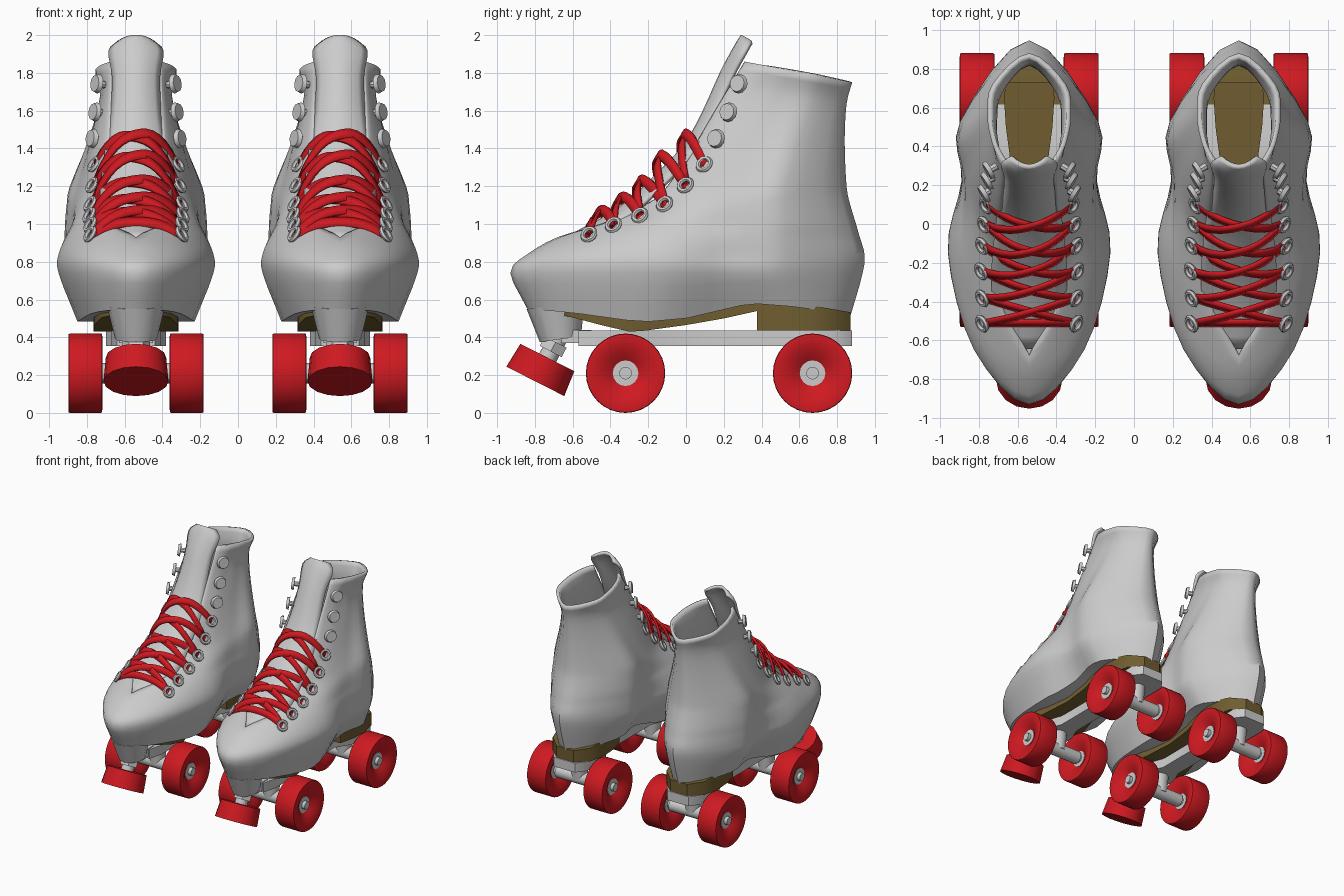
import bpy, bmesh, math
from mathutils import Vector, Matrix

if "Cube" in bpy.data.objects:
    bpy.data.objects.remove(bpy.data.objects["Cube"])


def material(name, color):
    m = bpy.data.materials.new(name)
    m.diffuse_color = color
    m.use_nodes = True
    m.node_tree.nodes["Principled BSDF"].inputs["Base Color"].default_value = m.diffuse_color
    return m


RED = material("red", (0.62, 0.01, 0.015, 1))
BROWN = material("brown", (0.16, 0.11, 0.03, 1))
WHITE = material("white", (0.62, 0.62, 0.62, 1))
GREY = None


def finish(name, bm, mat=None, thick=0, offset=-1, angle=40):
    """Turn a bmesh into a left and a right copy of the part."""
    bmesh.ops.remove_doubles(bm, verts=bm.verts, dist=0.0005)
    bmesh.ops.recalc_face_normals(bm, faces=bm.faces)
    me = bpy.data.meshes.new(name)
    bm.to_mesh(me)
    bm.free()
    for p in me.polygons:
        p.use_smooth = True
    me.set_sharp_from_angle(angle=math.radians(angle))
    if mat:
        me.materials.append(mat)
    for side, x in (("left", 0.54), ("right", -0.54)):
        ob = bpy.data.objects.new(f"{name}_{side}", me)
        ob.location.x = x
        bpy.context.collection.objects.link(ob)
        if thick:
            s = ob.modifiers.new("thickness", "SOLIDIFY")
            s.thickness, s.offset = thick, offset


def grid(bm, rows, closed=False):
    vs = [[bm.verts.new(p) for p in r] for r in rows]
    n = len(rows[0])
    for a, b in zip(vs, vs[1:]):
        for i in range(n if closed else n - 1):
            j = (i + 1) % n
            bm.faces.new((a[i], a[j], b[j], b[i]))
    return vs


def lathe(bm, profile, pos, axis, seg=24, cap=False):
    """Revolve (radius, height) points about an axis through pos."""
    m = Matrix.Translation(pos) @ Vector(axis).to_track_quat('Z', 'Y').to_matrix().to_4x4()
    ang = [2 * math.pi * i / seg for i in range(seg)]
    vs = grid(bm, [[m @ Vector((r * math.cos(a), r * math.sin(a), h)) for a in ang]
                   for r, h in profile], True)
    if cap:
        bm.faces.new(vs[0])
        bm.faces.new(vs[-1])


def rod(bm, a, b, r0, r1=None, seg=16):
    d = Vector(b) - Vector(a)
    lathe(bm, [(r0, 0), (r1 or r0, d.length)], a, d, seg, True)


def spline(pts, n, first=None, last=None):
    """Catmull-Rom through the points, n steps per segment."""
    pts = [Vector(p) for p in pts]
    p = [first or 2 * pts[0] - pts[1]] + pts + [last or 2 * pts[-1] - pts[-2]]
    out = []
    for i in range(1, len(p) - 2):
        for k in range(n):
            t = k / n
            out.append(0.5 * (2 * p[i] + (p[i+1] - p[i-1]) * t
                       + (2*p[i-1] - 5*p[i] + 4*p[i+1] - p[i+2]) * t**2
                       + (3*p[i] - p[i-1] - 3*p[i+1] + p[i+2]) * t**3))
    return out + [pts[-1]]


def sole_z(y):
    pts = [(-.95, .56), (-.6, .53), (-.24, .48), (0, .5), (.34, .58), (.6, .56), (1, .49)]
    for (a, za), (b, zb) in zip(pts, pts[1:]):
        if y <= b:
            return za + (zb - za) * (y - a) / (b - a)
    return pts[-1][1]


# boot: half outlines (height, then x, y from throat edge round to the heel)
SLICES = [
    (.52, 0, -.84, .20, -.66, .31, -.2, .24, .2, .27, .55, 0, .87),
    (.74, 0, -.93, .28, -.65, .41, -.15, .34, .22, .345, .53, 0, .935),
    (.84, 0, -.84, .27, -.63, .41, -.15, .345, .22, .355, .53, 0, .945),
    (.93, 0, -.68, .23, -.51, .37, -.15, .345, .22, .355, .53, 0, .92),
    (1.0, .13, -.45, .235, -.34, .33, -.1, .335, .22, .355, .53, 0, .90),
    (1.1, .15, -.22, .23, -.11, .29, .03, .33, .25, .345, .53, 0, .87),
    (1.2, .15, -.1, .22, 0, .27, .12, .31, .3, .33, .53, 0, .85),
    (1.44, .14, .06, .20, .15, .23, .25, .245, .4, .235, .6, 0, .84),
    (1.7, .13, .22, .165, .29, .18, .38, .19, .5, .165, .68, 0, .85),
    (1.86, .12, .31, .17, .37, .2, .45, .215, .56, .19, .72, 0, .88)]
rows = []
for s in spline(SLICES, 3):
    z, half = s[0], [Vector((max(0, s[i]), s[i+1])) for i in range(1, 13, 2)]
    mirror = lambda p, c: Vector((2 * c.x - p.x, p.y))
    half = spline(half, 4, mirror(half[1], half[0]), mirror(half[-2], half[-1]))
    low, high = max(0, (.74 - z) / .22), max(0, (z - 1.44) / .42)
    rows.append([(p.x, p.y, z + low * (sole_z(p.y) - .52) - high * .11 * (p.y - .31) / .57)
                 for p in half])
bm = bmesh.new()
right = grid(bm, rows)
left = grid(bm, [[(-x, y, z) for x, y, z in r] for r in rows])
grid(bm, [[v.co.copy() for v in right[0]], [v.co.copy() for v in left[0]]])
finish("boot", bm, WHITE, .025, angle=50)

# tongue: curved strip along the instep
bm = bmesh.new()
path = spline([(-.64, .92, .14), (-.45, 1.02, .18), (-.3, 1.12, .19), (-.15, 1.26, .18), (0, 1.42, .16),
               (.1, 1.6, .13), (.19, 1.8, .12), (.265, 1.94, .14), (.3, 1.995, .09)], 3)
rows = []
for i, (y, z, w) in enumerate(path):
    d = path[min(i + 1, len(path) - 1)] - path[max(i - 1, 0)]
    d = Vector((d[0], d[1])).normalized()
    rows.append([(w * u / 4, y + d.y * .06 * (u / 4)**2, z - d.x * .06 * (u / 4)**2)
                 for u in range(-4, 5)])
grid(bm, rows)
finish("tongue", bm, WHITE, .022, 0)

# eyelets and lace hooks
EYES = [(.235, -.51, .94), (.235, -.38, .99), (.24, -.24, 1.04), (.235, -.11, 1.1),
        (.225, 0, 1.2), (.215, .1, 1.31)]
HOOKS = [(.21, .17, 1.45), (.195, .235, 1.59), (.185, .29, 1.74)]
ring = [(.036 + .013 * math.cos(a * math.pi / 3), .013 * math.sin(a * math.pi / 3)) for a in range(7)]
bm, bh = bmesh.new(), bmesh.new()
for s in (-1, 1):
    for x, y, z in EYES:
        lathe(bm, ring, (s * (x + .008), y - .004, z + .006), (s * .75, -.4, .5), 14)
    for x, y, z in HOOKS:
        n = Vector((s * .85, -.5, .12)).normalized()
        p = Vector((s * x, y, z))
        rod(bh, p - n * .02, p + n * .02, .02, seg=8)
        rod(bh, p + n * .018, p + n * .04, .052, .044, 12)
finish("eyelets", bm)
finish("lace_hooks", bh)

# laces: flat ribbons crossing over the tongue
PEAKS = [(-.45, 1.06), (-.34, 1.13), (-.24, 1.22), (-.14, 1.35), (-.01, 1.46)]
bm = bmesh.new()


def lace(a, b, peak, s):
    ax, bx = Vector((s * a[0], a[1], a[2])), Vector((-s * b[0], b[1], b[2]))
    lift = Vector((0, *peak)) - (ax + bx) / 2
    lift.x = 0
    w = Vector((0, .5, .85)) * .027
    pts = [ax.lerp(bx, k / 14) + lift * (1 - abs(k / 7 - 1)**2.4) for k in range(15)]
    grid(bm, [[p - w for p in pts], [p + w for p in pts]])


lace(EYES[0], EYES[0], (-.51, 1.01), 1)
for i, pk in enumerate(PEAKS):
    lace(EYES[i], EYES[i + 1], pk, 1)
    lace(EYES[i], EYES[i + 1], (pk[0] - .008, pk[1] + .012), -1)
finish("laces", bm, RED, .018, 0)


def slab(bm, stations):
    """Solid from (y, half width, bottom, top) stations."""
    vs = grid(bm, [[(-w, y, b), (w, y, b), (w, y, t), (-w, y, t)] for y, w, b, t in stations], True)
    bm.faces.new(vs[0])
    bm.faces.new(vs[-1])


# sole, heel block and insole
bm = bmesh.new()
slab(bm, [(y, w, b, sole_z(y) + .02) for y, w, b in
          [(-.67, .1, .52), (-.6, .18, .505), (-.45, .22, .465), (-.3, .225, .43), (-.22, .21, .435),
           (0, .16, .465), (.2, .15, .50), (.38, .17, .54)]])
finish("sole", bm, BROWN)
bm = bmesh.new()
slab(bm, [(y, w, .435, sole_z(y) + .02) for y, w in
          [(.375, .17), (.5, .2), (.65, .21), (.78, .18), (.87, .08)]])
finish("heel", bm, BROWN)
bm = bmesh.new()
slab(bm, [(y, w, .61, .63) for y, w in [(.2, .12), (.35, .1), (.5, .12), (.65, .13), (.73, .12)]])
finish("insole", bm, BROWN)

# chassis plate
bm = bmesh.new()
slab(bm, [(y, w, .355, .435) for y, w in
          [(-.57, .1), (-.45, .13), (-.3, .13), (-.18, .08), (.42, .08), (.55, .16), (.8, .16), (.88, .1)]])
finish("plate", bm)

# axles, wheels and hubs
half = [(.06, .035), (.1, .062), (.15, .085), (.19, .09), (.207, .088), (.21, .082)]
tyre = half + [(r, -h) for r, h in reversed(half)]
bw, ba = bmesh.new(), bmesh.new()
for y in (-.32, .67):
    rod(ba, (-.34, y, .21), (.34, y, .21), .033)
    rod(ba, (-.2, y, .21), (.2, y, .21), .055)
    rod(ba, (0, y, .2), (0, y, .37), .06, .075)
    for s in (-1, 1):
        lathe(bw, tyre, (s * .268, y, .21), (s, 0, 0), 32)
        rod(ba, (s * .225, y, .21), (s * .312, y, .21), .068)
finish("wheels", bw, RED)
finish("axles_and_hubs", ba)

# toe stop: bracket, stem and rubber
bm = bmesh.new()
rod(bm, (0, -.69, .57), (0, -.665, .39), .155, .11, 12)
rod(bm, (0, -.78, .2), (0, -.66, .43), .05, seg=12)
rod(bm, (0, -.716, .325), (0, -.69, .375), .075, seg=6)
slab(bm, [(-.66, .09, .37, .44), (-.5, .09, .37, .44)])
finish("toe_stop_bracket", bm)
bm = bmesh.new()
rod(bm, (0, -.798, .167), (0, -.734, .293), .172, .16, 16)
finish("toe_stop", bm, RED)
